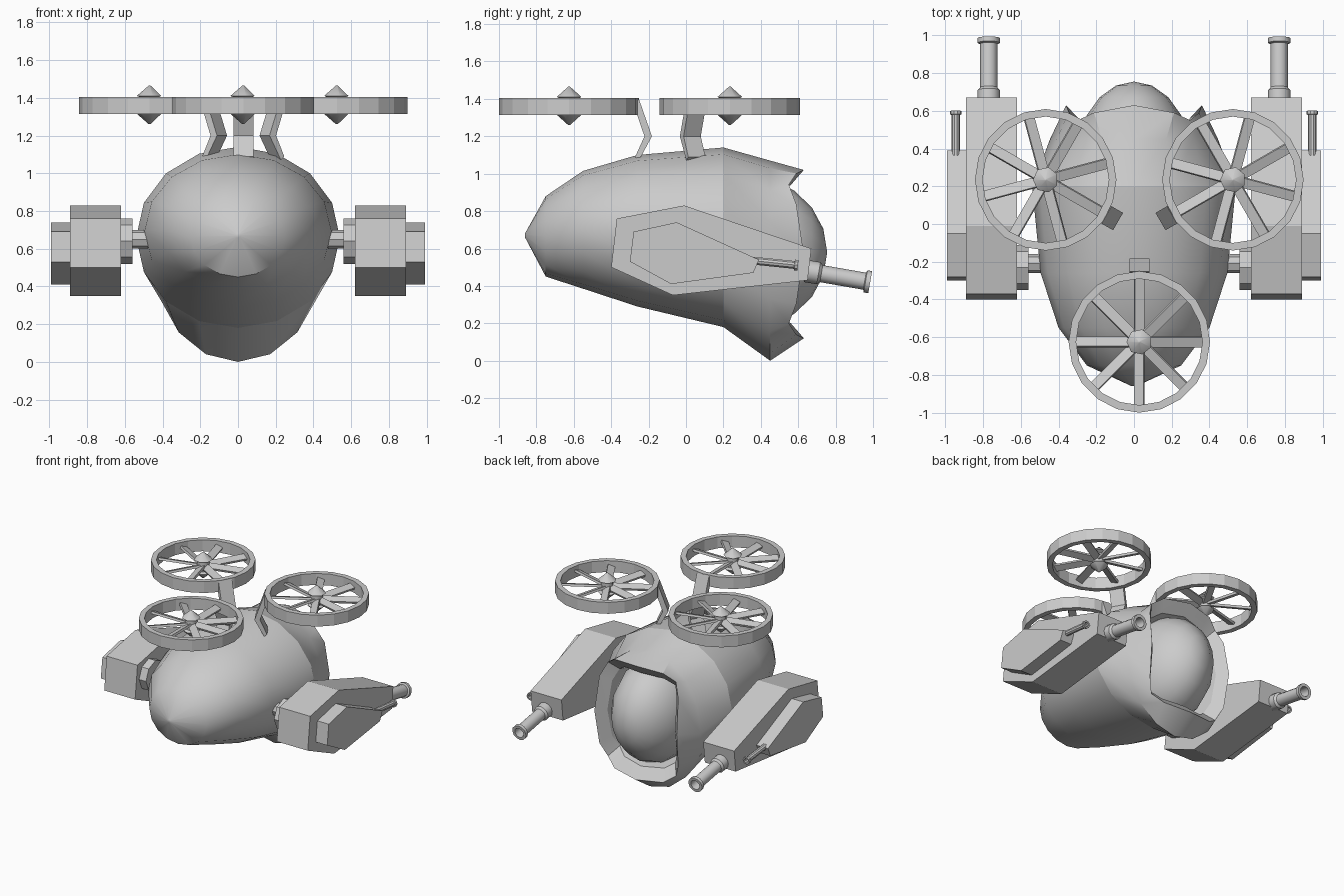
import bpy, bmesh
from math import sin, cos, pi, radians
from mathutils import Vector, Matrix

if "Cube" in bpy.data.objects:
    bpy.data.objects.remove(bpy.data.objects["Cube"])


def finish(name, bm, smooth=None):
    bmesh.ops.recalc_face_normals(bm, faces=bm.faces)
    me = bpy.data.meshes.new(name)
    bm.to_mesh(me)
    bm.free()
    ob = bpy.data.objects.new(name, me)
    bpy.context.collection.objects.link(ob)
    if smooth:
        bpy.ops.object.select_all(action='DESELECT')
        ob.select_set(True)
        bpy.context.view_layer.objects.active = ob
        bpy.ops.object.shade_smooth_by_angle(angle=radians(smooth))
    return ob


def loft(bm, rings, cap=True, closed=False):
    """Bridge point rings of equal length; optionally join last to first."""
    vs = [[bm.verts.new(p) for p in r] for r in rings]
    n = len(vs[0])
    pairs = list(zip(vs, vs[1:]))
    if closed:
        pairs.append((vs[-1], vs[0]))
    for a, b in pairs:
        for i in range(n):
            j = (i + 1) % n
            bm.faces.new((a[i], a[j], b[j], b[i]))
    if cap and not closed:
        bm.faces.new(vs[0])
        bm.faces.new(vs[-1])


def turned(name, a, b, profile, n, smooth=None):
    """Lathe along the line a-b; profile holds (distance, radius)."""
    a, b = Vector(a), Vector(b)
    q = (b - a).to_track_quat('Z', 'Y')
    bm = bmesh.new()
    loft(bm, [[a + q @ Vector((r * cos(2 * pi * i / n), r * sin(2 * pi * i / n), d))
               for i in range(n)] for d, r in profile])
    return finish(name, bm, smooth)


def plate(name, yz, x0, x1, mat=None):
    """Extrude a y-z outline between two x positions."""
    bm = bmesh.new()
    loft(bm, [[(x, y, z) for y, z in yz] for x in (x0, x1)])
    if mat:
        bm.transform(mat)
    return finish(name, bm)


# Egg-shaped hull
N = 16
ang = [2 * pi * i / N for i in range(N)]
hull = [(-.86, .67, .012, .012), (-.75, .665, .25, .215), (-.55, .70, .40, .315),
        (-.26, .695, .495, .405), (.2, .66, .54, .48)]
rings = [[(rx * sin(a), y, zc + rz * cos(a)) for a in ang] for y, zc, rx, rz in hull]
bm = bmesh.new()
loft(bm, rings)
finish("hull", bm, 40)


# Rear hood flaring from the hull to a squarish opening with a deep lip
def squarish(v):
    return (1 if v > 0 else -1) * abs(v) ** .55 if abs(v) > 1e-6 else 0


hood = [rings[-1], [(.445 * sin(a), .45, .535 + .535 * cos(a)) for a in ang]]
for scale, y0 in ((1, .59), (.82, .52), (.74, .35)):
    hood.append([(.36 * scale * squarish(sin(a)), y0 + .04 * cos(4 * a),
                  .57 + .45 * scale * squarish(cos(a))) for a in ang])
bm = bmesh.new()
loft(bm, hood, cap=False)
finish("hood", bm, 30)

# Rounded eye set in the hood
bm = bmesh.new()
bmesh.ops.create_uvsphere(bm, u_segments=16, v_segments=10, radius=1)
bm.transform(Matrix.Translation((0, .32, .58)) @ Matrix.Diagonal((.31, .435, .41, 1))
             @ Matrix.Rotation(pi / 2, 4, 'X'))
finish("eye", bm, 40)

# Side gun pods
outer = [(-.37, .76), (-.01, .83), (.67, .60), (.65, .43), (-.07, .35), (-.40, .50)]
inner = [(-.28, .69), (-.05, .74), (.39, .54), (.36, .47), (-.08, .41), (-.30, .53)]
for s, side in ((1, "right"), (-1, "left")):
    plate(side + "_pod", outer, s * .62, s * .89)
    plate(side + "_pod_plate", inner, s * .89, s * .99)
    turned(side + "_axle", (s * .44, -.21, .65), (s * .6, -.21, .65), [(0, .05), (.16, .05)], 8)
    turned(side + "_pod_hub", (s * .56, -.23, .64), (s * .64, -.23, .64),
           [(0, .12), (.08, .12)], 8)
    turned(side + "_large_barrel", (s * .77, .64, .48), (s * .77, .985, .42),
           [(0, .06), (.07, .06), (.085, .046), (.32, .046), (.325, .06), (.35, .06),
            (.35, .038), (.25, .038)], 12, 35)
    turned(side + "_small_barrel", (s * .945, .36, .535), (s * .945, .6, .51),
           [(0, .022), (.22, .022), (.222, .03), (.24, .03), (.24, .018), (.2, .018)], 10, 35)

# Three ducted rotors with bent struts, spaced around a common centre
for k, where in enumerate(("front", "right", "left")):
    a = -pi / 2 + k * 2 * pi / 3
    base = Matrix.Translation((.028, -.052, 0)) @ Matrix.Rotation(a - pi / 2, 4, 'Z')
    hub = base @ Vector((0, .573, 0))

    # Outer ring
    bm = bmesh.new()
    loft(bm, [[(hub.x + r * cos(2 * pi * i / 20), hub.y + r * sin(2 * pi * i / 20), z)
               for i in range(20)]
              for r, z in ((.375, 1.315), (.375, 1.405), (.335, 1.405), (.335, 1.315))],
         closed=True)
    finish(where + "_rotor_ring", bm)

    # Double-cone hub
    turned(where + "_rotor_hub", (hub.x, hub.y, 1.26), (hub.x, hub.y, 1.465),
           [(0, .005), (.055, .068), (.065, .045), (.14, .045), (.15, .068), (.205, .005)],
           7, 60)

    # Pitched blades
    bm = bmesh.new()
    for i in range(8):
        m = (Matrix.Translation((hub.x, hub.y, 1.36)) @ Matrix.Rotation(a + i * pi / 4, 4, 'Z')
             @ Matrix.Translation((.19, 0, 0)) @ Matrix.Rotation(radians(20), 4, 'X')
             @ Matrix.Diagonal((.31, .055, .018, 1)))
        bmesh.ops.create_cube(bm, size=1, matrix=m)
    finish(where + "_rotor_blades", bm)

    # Strut
    plate(where + "_strut", [(.20, 1.07), (.13, 1.20), (.20, 1.40), (.225, 1.36),
                             (.17, 1.20), (.22, 1.09)], -.053, .053, base)
